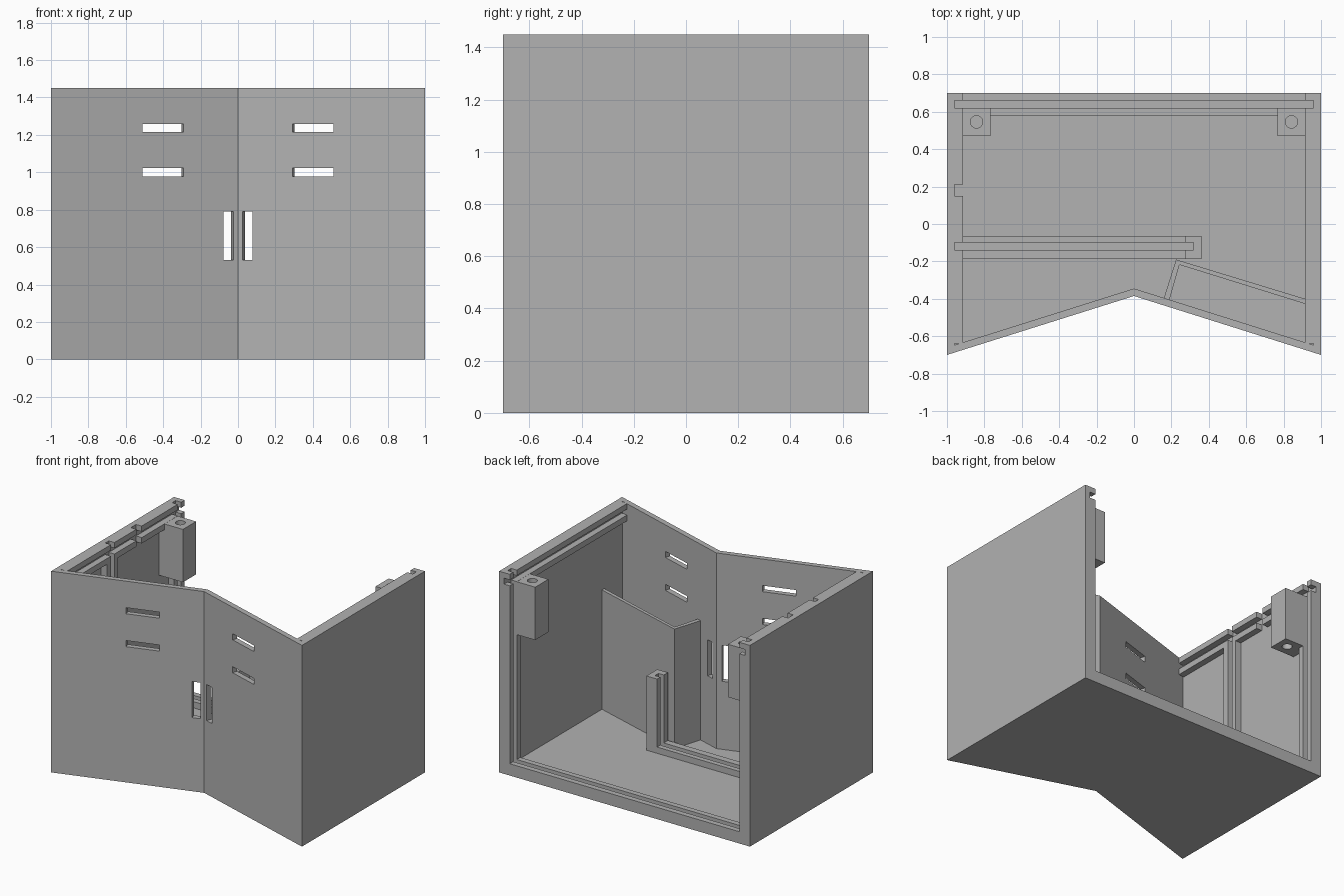
import bpy, bmesh, math
from mathutils import Matrix

cube = bpy.data.objects.get("Cube")
if cube:
    bpy.data.objects.remove(cube, do_unlink=True)

GREY = (0.445, 0.445, 0.445, 1)
mat = bpy.data.materials.new("plain_grey")
mat.use_nodes = True
mat.diffuse_color = GREY
mat.node_tree.nodes["Principled BSDF"].inputs["Base Color"].default_value = GREY


def finish(name, bm):
    bmesh.ops.recalc_face_normals(bm, faces=bm.faces)
    mesh = bpy.data.meshes.new(name)
    bm.to_mesh(mesh)
    bm.free()
    mesh.materials.append(mat)
    ob = bpy.data.objects.new(name, mesh)
    bpy.context.scene.collection.objects.link(ob)
    return ob


def prism(name, outline, z0, z1):
    """Extrude a plan outline between two heights."""
    bm = bmesh.new()
    face = bm.faces.new([bm.verts.new((x, y, z0)) for x, y in outline])
    top = bmesh.ops.extrude_face_region(bm, geom=[face])["geom"]
    bmesh.ops.translate(bm, vec=(0, 0, z1 - z0),
                        verts=[v for v in top if isinstance(v, bmesh.types.BMVert)])
    return finish(name, bm)


def box(name, x0, x1, y0, y1, z0, z1):
    return prism(name, [(x0, y0), (x1, y0), (x1, y1), (x0, y1)], z0, z1)


def cut(target, cutter):
    """Subtract a cutter for good, then discard it."""
    cutter.hide_render = True
    mod = target.modifiers.new("cut", "BOOLEAN")
    mod.operation, mod.solver, mod.object = "DIFFERENCE", "EXACT", cutter
    bpy.context.view_layer.update()
    deps = bpy.context.evaluated_depsgraph_get()
    mesh = bpy.data.meshes.new_from_object(target.evaluated_get(deps))
    target.modifiers.clear()
    target.data = mesh
    bpy.data.objects.remove(cutter, do_unlink=True)


H = 1.45        # overall height
T = 0.04        # wall and floor thickness
IN = 1 - T      # inner face of the side walls
RAIL = 0.915    # inner face of rails and ribs
SLOPE = 0.315   # slope of the folded front
BACK, NOTCH = 0.7, -0.385

# Floor and the folded wall shell, open at the back and top
outer = [(-1, BACK), (-1, -BACK), (0, NOTCH), (1, -BACK), (1, BACK)]
prism("floor", outer, 0, T)
corner = NOTCH + T - SLOPE * IN
inner = [(IN, BACK), (IN, corner), (0, NOTCH + T), (-IN, corner), (-IN, BACK)]
walls = prism("walls", outer + inner, T, H)

# Slots cut square through each half of the front: x, z, width, height
angle = math.atan(SLOPE)
for x, z, w, h in [(0.4, 1.237, 0.23, 0.044), (0.4, 1.0, 0.23, 0.044),
                   (0.052, 0.66, 0.056, 0.26)]:
    for s in (-1, 1):
        slot = bmesh.new()
        place = (Matrix.Translation((s * (x + 0.006), NOTCH + 0.019 - SLOPE * x, z))
                 @ Matrix.Rotation(-s * angle, 4, "Z")
                 @ Matrix.Diagonal((w, 0.08, h, 1)))
        bmesh.ops.create_cube(slot, size=1, matrix=place)
        cut(walls, finish("slot_cutter", slot))

# Side rails with a lid groove between them, interrupted at the panel grooves
runs = {1: [(-0.64, 0.62), (0.66, BACK)],
        -1: [(-0.64, -0.14), (-0.1, 0.15), (0.21, 0.62), (0.66, BACK)]}
for s, side in ((1, "left"), (-1, "right")):
    for y0, y1 in runs[s]:
        for part, z0, z1 in (("upper", 1.41, H), ("lower", 1.325, 1.367)):
            box(f"{side}_{part}_rail", *sorted((s * RAIL, s * IN)), y0, y1, z0, z1)

    # Rib pair that holds the back panel
    for y0, y1 in ((0.58, 0.62), (0.66, BACK)):
        box(f"{side}_back_rib", *sorted((s * RAIL, s * IN)), y0, y1, T, 1.325)

    # Screw block with a through hole
    block = box(f"{side}_screw_block", *sorted((s * 0.768, s * IN)), 0.47, 0.62, 0.985, 1.366)
    drill = bmesh.new()
    bmesh.ops.create_cone(drill, cap_ends=True, segments=32, radius1=0.033, radius2=0.033,
                          depth=1, matrix=Matrix.Translation((s * 0.842, 0.546, 1.2)))
    cut(block, finish("drill_cutter", drill))

# Floor strips that form the back panel groove
for y0, y1 in ((0.58, 0.62), (0.66, BACK)):
    box("back_floor_strip", -RAIL, RAIL, y0, y1, T, 0.085)

# Divider holder: floor strips, wall ribs and a grooved end post
for y0, y1 in ((-0.187, -0.14), (-0.1, -0.063)):
    box("divider_floor_strip", -RAIL, 0.275, y0, y1, T, 0.085)
    box("divider_wall_rib", -IN, -RAIL, y0, y1, T, 1.325)
prism("divider_post", [(0.275, -0.187), (0.36, -0.187), (0.36, -0.063), (0.275, -0.063),
                       (0.275, -0.1), (0.318, -0.1), (0.318, -0.14), (0.275, -0.14)],
      T, 0.575)

# Slanted compartment wall, parallel to the front, with its short return
prism("compartment_wall", [(IN, -0.414), (0.225, -0.19), (0.157, -0.405), (0.187, -0.415),
                           (0.243, -0.218), (IN, -0.441)], T, 0.9)
